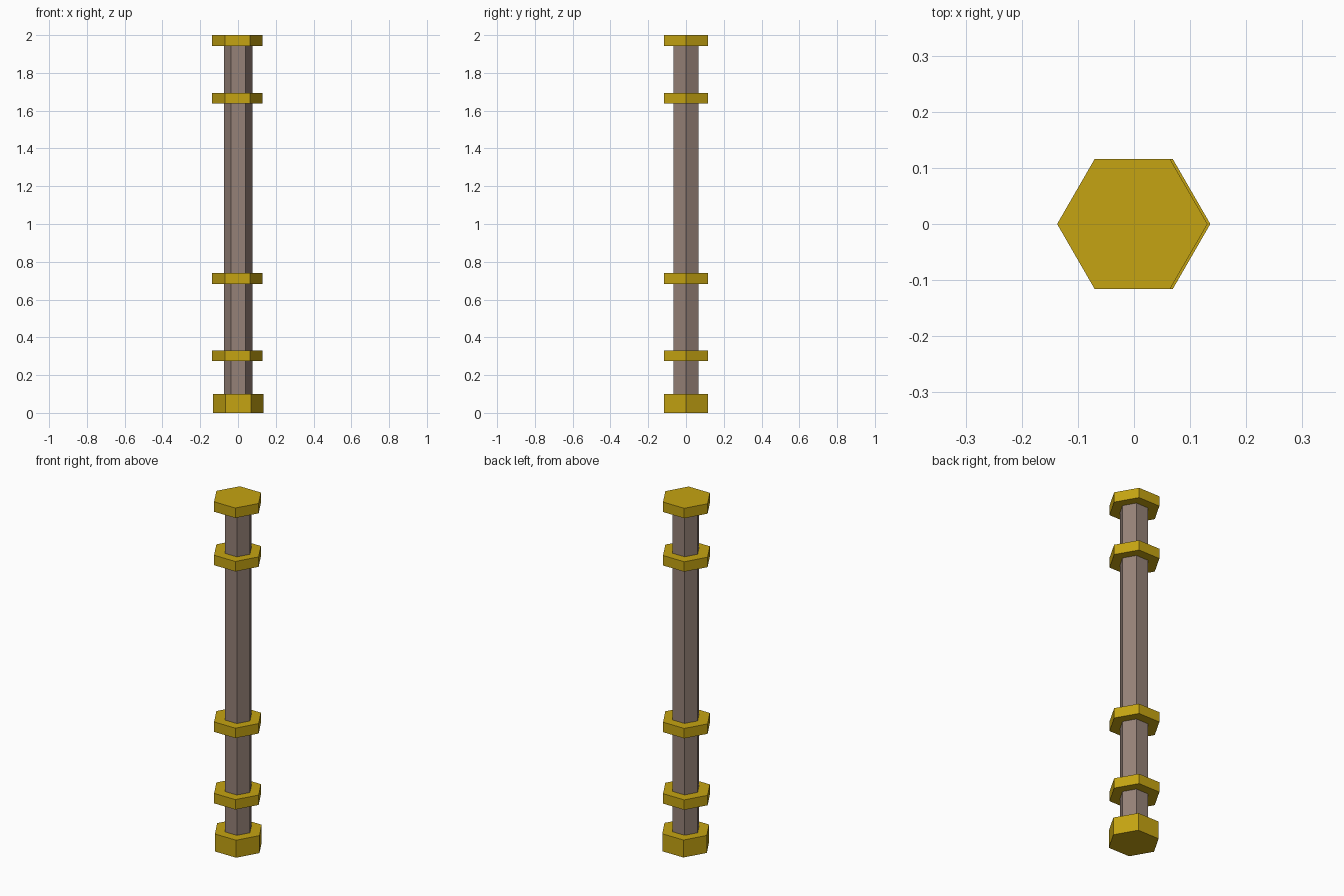
import bpy
import math

cube = bpy.data.objects.get("Cube")
if cube:
    bpy.data.objects.remove(cube, do_unlink=True)


def make_material(name, color):
    mat = bpy.data.materials.new(name)
    mat.use_nodes = True
    mat.diffuse_color = color
    mat.node_tree.nodes["Principled BSDF"].inputs["Base Color"].default_value = color
    return mat


gold = make_material("gold", (0.56, 0.37, 0.006, 1))
brown = make_material("grey brown", (0.30, 0.22, 0.185, 1))


def hex_prism(name, x, radius, bottom, top, mat):
    """Six-sided prism with corners pointing along x."""
    bpy.ops.mesh.primitive_cylinder_add(
        vertices=6, radius=radius, depth=top - bottom,
        location=(x, 0, (bottom + top) / 2), rotation=(0, 0, math.pi / 2))
    obj = bpy.context.object
    bpy.ops.object.transform_apply(location=False, rotation=True, scale=False)
    obj.name = name
    obj.data.materials.append(mat)
    return obj


# Shaft and heavy foot
hex_prism("shaft", 0.001, 0.075, 0.05, 1.97, brown)
hex_prism("base", 0.002, 0.134, 0, 0.10, gold)

# Collars and top cap share one size
COLLAR_HEIGHT = 0.057
collars = {
    "lower_collar": 0.274,
    "middle_collar": 0.683,
    "upper_collar": 1.637,
    "top_cap": 2 - COLLAR_HEIGHT,
}
for name, bottom in collars.items():
    hex_prism(name, -0.003, 0.134, bottom, bottom + COLLAR_HEIGHT, gold)
